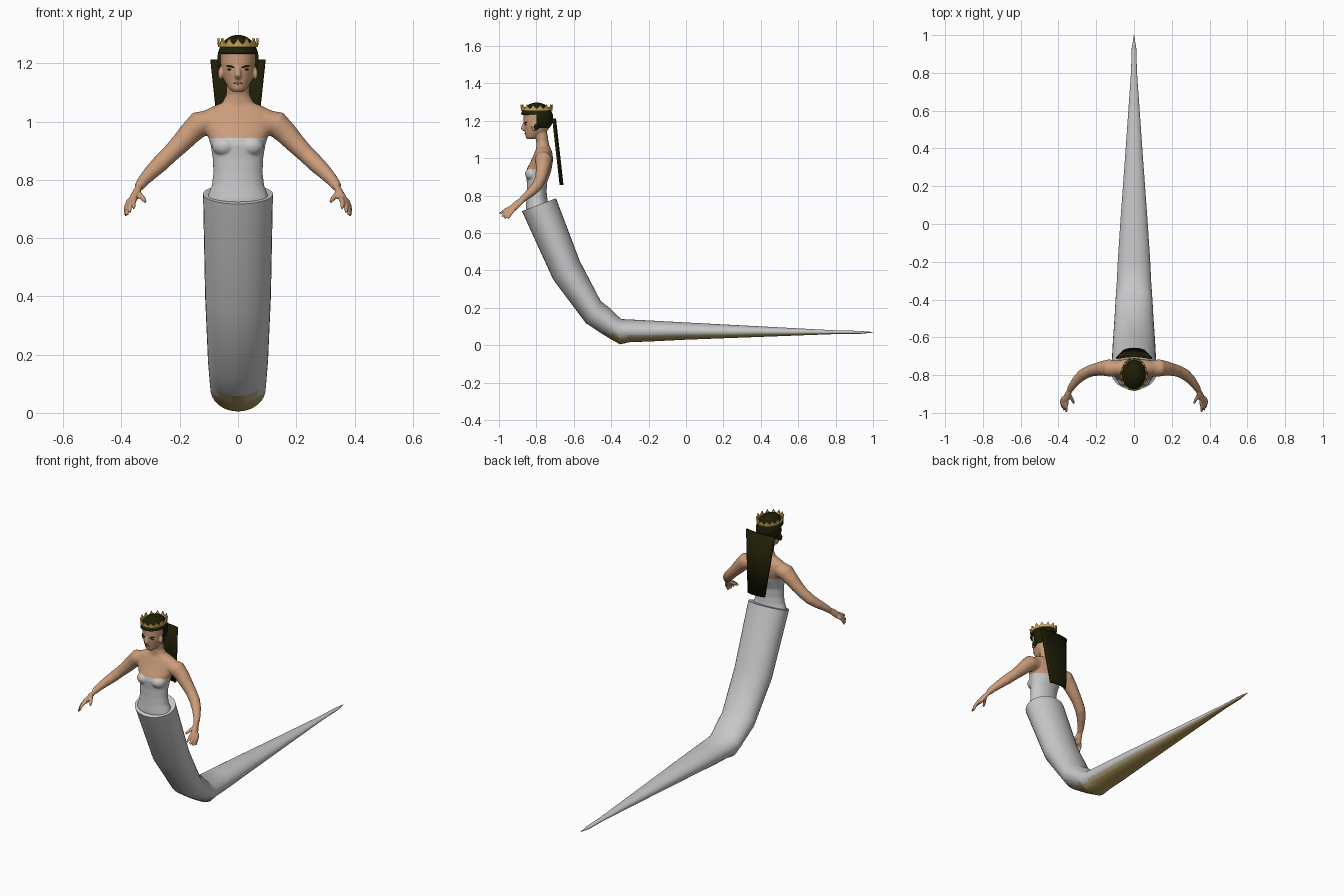
import bpy, bmesh, math
from mathutils import Vector, Matrix

if "Cube" in bpy.data.objects:
    bpy.data.objects.remove(bpy.data.objects["Cube"])

def material(name, rgb):
    m = bpy.data.materials.new(name)
    m.diffuse_color = (*rgb, 1)
    m.use_nodes = True
    m.node_tree.nodes["Principled BSDF"].inputs["Base Color"].default_value = m.diffuse_color
    return m

SKIN = material("skin", (0.60, 0.335, 0.195))
WHITE = material("pale_grey", (0.58, 0.58, 0.59))
HAIR = material("dark_hair", (0.013, 0.0125, 0.002))
GOLD = material("crown_gold", (0.66, 0.42, 0.10))
BELLY = material("belly_gold", (0.44, 0.31, 0.09))
BLEND = material("belly_edge", (0.49, 0.41, 0.25))
LIP = material("lips", (0.45, 0.22, 0.14))

def finish(name, bm, mats, angle=40):
    bmesh.ops.recalc_face_normals(bm, faces=bm.faces)
    me = bpy.data.meshes.new(name)
    bm.to_mesh(me)
    bm.free()
    ob = bpy.data.objects.new(name, me)
    bpy.context.collection.objects.link(ob)
    for m in mats:
        me.materials.append(m)
    if angle:
        bpy.ops.object.select_all(action='DESELECT')
        ob.select_set(True)
        bpy.context.view_layer.objects.active = ob
        bpy.ops.object.shade_smooth_by_angle(angle=math.radians(angle))
    return ob

def loft(bm, rings):
    """Bridge (centre, axis_a, axis_b) ellipses into a closed tube."""
    n, loops = 32, []
    for c, a, b in rings:
        loops.append([bm.verts.new(Vector(c) + Vector(a) * math.cos(math.tau * i / n)
                      + Vector(b) * math.sin(math.tau * i / n)) for i in range(n)])
    for p, q in zip(loops, loops[1:]):
        for i in range(n):
            j = (i + 1) % n
            bm.faces.new((p[i], p[j], q[j], q[i]))
    bm.faces.new(loops[0][::-1])
    bm.faces.new(loops[-1])

def tower(bm, rows):
    """Stack of level ellipses from (z, y, rx, ry)."""
    loft(bm, [((0, y, z), (rx, 0, 0), (0, ry, 0)) for z, y, rx, ry in rows])

def limb(bm, pts, flat=1.0):
    """Tapered tube along (x, y, z, r) points."""
    P = [Vector(p[:3]) for p in pts]
    rings = []
    for i, p in enumerate(P):
        t = (P[min(i + 1, len(P) - 1)] - P[max(i - 1, 0)]).normalized()
        a = t.cross(Vector((0, 1, 0))).normalized()
        rings.append((p, a * pts[i][3] * flat, t.cross(a) * pts[i][3]))
    loft(bm, rings)

def ball(bm, c, r, seg=24):
    M = Matrix.Translation(c) @ Matrix.Diagonal((*r, 1))
    bmesh.ops.create_uvsphere(bm, u_segments=seg, v_segments=seg // 2, radius=1, matrix=M)

# Upper body: torso, neck, head and arms fused into one smooth skin
bm = bmesh.new()
tower(bm, [(.70, -.79, .108, .066), (.735, -.793, .107, .064), (.755, -.795, .100, .060),
           (.78, -.797, .090, .056), (.82, -.798, .085, .053), (.87, -.797, .086, .054),
           (.92, -.790, .094, .066), (.945, -.784, .102, .066),
           (.98, -.772, .122, .060), (1.01, -.765, .137, .053), (1.035, -.762, .122, .046),
           (1.052, -.762, .086, .039), (1.065, -.765, .054, .035), (1.09, -.768, .041, .033),
           (1.15, -.78, .038, .036)])
tower(bm, [(1.103, -.833, .018, .017), (1.113, -.822, .031, .035), (1.14, -.804, .047, .058),
           (1.17, -.796, .057, .071), (1.20, -.795, .060, .073), (1.235, -.795, .061, .073),
           (1.265, -.793, .050, .060), (1.28, -.793, .025, .03)])
limb(bm, [(0, -.862, 1.195, .006), (0, -.869, 1.175, .008), (0, -.874, 1.16, .011),
          (0, -.864, 1.15, .008)])
for s in (-1, 1):
    ball(bm, (s * .046, -.820, .916), (.043, .041, .036))           # bust
    ball(bm, (s * .060, -.812, 1.165), (.008, .014, .022))          # ear
    limb(bm, [(s * .085, -.765, 1.0, .042), (s * .135, -.762, .99, .045),
              (s * .165, -.764, .96, .039), (s * .20, -.770, .922, .034),
              (s * .235, -.779, .887, .030), (s * .27, -.796, .853, .029),
              (s * .30, -.823, .824, .025), (s * .325, -.855, .797, .020),
              (s * .340, -.878, .776, .017)])
    limb(bm, [(s * .335, -.870, .783, .016), (s * .349, -.90, .757, .020),
              (s * .361, -.925, .733, .021), (s * .366, -.935, .722, .014)], .65)
    for tip in ((.386, -.953, .677), (.382, -.970, .678), (.372, -.985, .688), (.358, -.996, .703)):
        k = (.363 + (tip[0] - .372) * .8, -.928 + (tip[1] + .975) * .5, .732 + (tip[2] - .685) * .3)
        mid = [(u + v) / 2 for u, v in zip(k, tip)]
        limb(bm, [(s * k[0], k[1], k[2], .009), (s * (mid[0] + .004), mid[1], mid[2] + .003, .008),
                  (s * tip[0], tip[1], tip[2], .006)])
    limb(bm, [(s * .346, -.90, .757, .011), (s * .328, -.928, .738, .009),
              (s * .317, -.950, .724, .006)])                       # thumb
body = finish("upper_body", bm, [], 0)
mod = body.modifiers.new("fuse", 'REMESH')
mod.mode, mod.voxel_size = 'VOXEL', .004
mod = body.modifiers.new("soften", 'SMOOTH')
mod.factor, mod.iterations = .5, 6
dg = bpy.context.evaluated_depsgraph_get()
fused = bpy.data.meshes.new_from_object(body.evaluated_get(dg))
bpy.data.objects.remove(body)
bm = bmesh.new()
bm.from_mesh(fused)
bpy.data.meshes.remove(fused)
# Bodice line cut across the chest
bmesh.ops.bisect_plane(bm, geom=bm.verts[:] + bm.edges[:] + bm.faces[:],
                       plane_co=(0, 0, .943), plane_no=(0, 0, 1))
for f in bm.faces:
    c = f.calc_center_median()
    f.material_index = int(c.z < .943 and abs(c.x) < .125)
finish("upper_body", bm, [SKIN, WHITE], 60)

# Tail: ellipses between an under point and an upper point (y0, z0, y1, z1, half width)
bm = bmesh.new()
rows = [(-.877, .717, -.695, .786, .120), (-.711, .353, -.567, .449, .113),
        (-.535, .118, -.455, .235, .103), (-.444, .058, -.405, .197, .099),
        (-.400, .032, -.387, .178, .097),
        (-.353, .005, -.368, .160, .095), (-.30, .017, -.345, .140, .092),
        (-.20, .02, -.20, .133, .086), (0, .03, 0, .122, .073), (.4, .045, .4, .101, .044),
        (.8, .060, .8, .080, .016), (.93, .061, .93, .077, .012), (1, .068, 1, .071, .001)]
loft(bm, [((0, (a + c) / 2, (b + d) / 2), (w, 0, 0), (0, (c - a) / 2, (d - b) / 2))
          for a, b, c, d, w in rows])
bmesh.ops.recalc_face_normals(bm, faces=bm.faces)
for f in bm.faces:
    c, down = f.calc_center_median(), -f.normal.z
    if c.y < -.35:          # bend: gold by height
        f.material_index = 1 if c.z < .047 else 2 if c.z < .066 else 0
    else:                   # flat length: gold by direction
        f.material_index = 1 if down > .84 else 2 if down > .6 else 0
finish("tail", bm, [WHITE, BELLY, BLEND], 45)

# Hair cap: full on top, open around the face
bm = bmesh.new()
ball(bm, (0, -.798, 1.215), (.071, .088, .083), 40)
for co, no in (((0, 0, 1.235), (0, 0, 1)), ((0, 0, 1.15), (0, 0, 1)), ((0, -.80, 0), (0, 1, 0))):
    bmesh.ops.bisect_plane(bm, geom=bm.verts[:] + bm.edges[:] + bm.faces[:],
                           plane_co=co, plane_no=no)
gone = []
for f in bm.faces:
    c = f.calc_center_median()
    if c.z < 1.15 or (c.z < 1.235 and c.y < -.80):
        gone.append(f)
bmesh.ops.delete(bm, geom=gone, context='FACES')
cap = finish("hair_cap", bm, [HAIR], 50)
mod = cap.modifiers.new("thickness", 'SOLIDIFY')
mod.thickness, mod.offset = .012, -1

# Long back hair: tapering, slightly curved sheet
bm = bmesh.new()
cols = [i / 5 - 1 for i in range(11)]
v = [[bm.verts.new((t * w, y - .011 * t * t, z)) for t in cols]
     for z, y, w in ((1.213, -.700, .094), (.857, -.660, .056))]
for i in range(10):
    bm.faces.new((v[0][i], v[0][i + 1], v[1][i + 1], v[1][i]))
sheet = finish("back_hair", bm, [HAIR], 40)
mod = sheet.modifiers.new("thickness", 'SOLIDIFY')
mod.thickness, mod.offset = .010, 0

# Crown: zigzag band around the head, flaring outward
bm = bmesh.new()
n, low, high = 56, [], []
for i in range(n):
    a = math.tau * i / n
    x, y = math.cos(a), math.sin(a)
    h = (.009, .017, .031, .017)[i % 4]
    low.append(bm.verts.new((.065 * x, -.798 + .080 * y, 1.256)))
    high.append(bm.verts.new(((.065 + h * .13) * x, -.798 + (.080 + h * .13) * y, 1.256 + h)))
for i in range(n):
    j = (i + 1) % n
    bm.faces.new((low[i], low[j], high[j], high[i]))
crown = finish("crown", bm, [GOLD], 0)
mod = crown.modifiers.new("thickness", 'SOLIDIFY')
mod.thickness, mod.offset = .007, 0

# Face details and side locks
for s, side in ((-1, "right"), (1, "left")):
    bm = bmesh.new()
    ball(bm, (s * .028, -.856, 1.179), (.009, .005, .003), 12)
    finish(side + "_eye", bm, [HAIR])
    bm = bmesh.new()
    limb(bm, [(s * .013, -.866, 1.185, .002), (s * .026, -.860, 1.190, .003),
              (s * .040, -.850, 1.191, .002)])
    finish(side + "_brow", bm, [HAIR])
    bm = bmesh.new()
    ball(bm, (s * .061, -.803, 1.166), (.009, .017, .017), 16)
    finish(side + "_side_lock", bm, [HAIR])
bm = bmesh.new()
ball(bm, (0, -.858, 1.132), (.015, .005, .004), 16)
finish("mouth", bm, [LIP])
